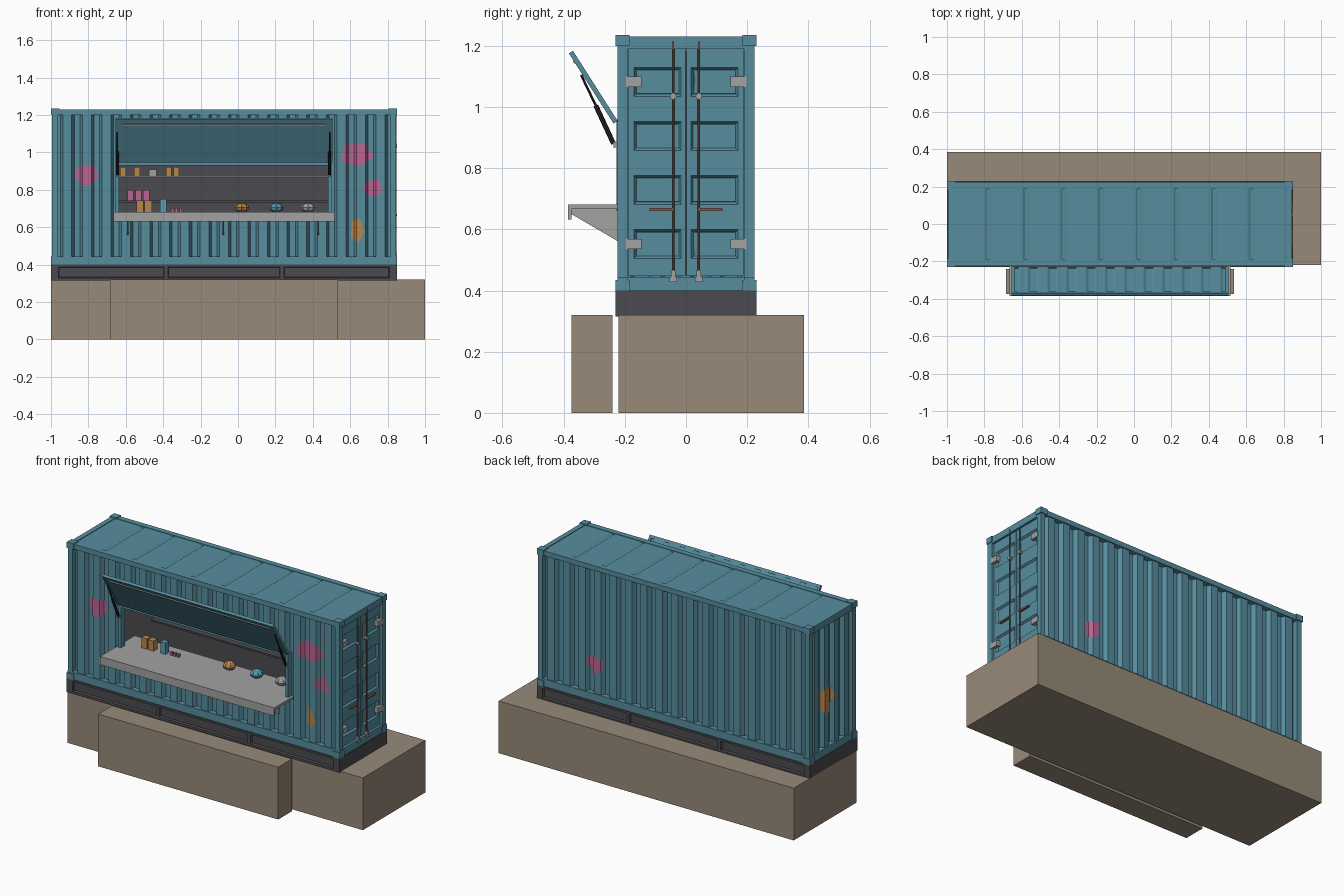
import bpy
import bmesh
import math
from mathutils import Matrix, Vector

default_cube = bpy.data.objects.get("Cube")
if default_cube:
    bpy.data.objects.remove(default_cube, do_unlink=True)


def make_material(name, *rgb):
    material = bpy.data.materials.new(name)
    material.use_nodes = True
    material.diffuse_color = (*rgb, 1)
    material.node_tree.nodes["Principled BSDF"].inputs["Base Color"].default_value = (*rgb, 1)
    return material


teal = make_material("teal paint", .095, .27, .345)
charcoal = make_material("charcoal", .07, .067, .078)
tan = make_material("tan stone", .31, .255, .19)
steel = make_material("pale steel", .36, .36, .36)
rust = make_material("rusty brown", .19, .1, .08)
pink = make_material("pink paint", .5, .13, .28)
orange = make_material("orange", .48, .24, .07)
black = make_material("near black", .02, .02, .022)
sky = make_material("light blue", .1, .34, .46)


def finish(name, bm, material, matrix=None, smooth=False):
    if matrix:
        bmesh.ops.transform(bm, matrix=matrix, verts=bm.verts)
    mesh = bpy.data.meshes.new(name)
    bm.to_mesh(mesh)
    bm.free()
    mesh.materials.append(material)
    if smooth:
        mesh.shade_smooth()
    obj = bpy.data.objects.new(name, mesh)
    bpy.context.collection.objects.link(obj)
    return obj


def add_box(bm, x, y, z):
    spans = (x, y, z)
    centre = Vector([(a + b) / 2 for a, b in spans])
    size = Vector([b - a for a, b in spans])
    bmesh.ops.create_cube(bm, size=1, matrix=Matrix.LocRotScale(centre, None, size))


def boxes(name, material, *bounds, matrix=None):
    bm = bmesh.new()
    for bound in bounds:
        add_box(bm, *bound)
    return finish(name, bm, material, matrix)


def rod(name, material, start, end, radius, sides=8):
    start, end = Vector(start), Vector(end)
    way = end - start
    bm = bmesh.new()
    bmesh.ops.create_cone(bm, cap_ends=True, segments=sides, radius1=radius, radius2=radius, depth=way.length)
    turn = way.to_track_quat('Z', 'Y')
    return finish(name, bm, material, Matrix.LocRotScale((start + end) / 2, turn, None))


def cut(bm, point, normal, clear=False):
    bmesh.ops.bisect_plane(bm, geom=bm.verts[:] + bm.edges[:] + bm.faces[:], plane_co=point,
                           plane_no=normal, clear_outer=clear)


def corrugated(length, low, high, count, depth, flat=.45, slope=.13):
    """Ribbed sheet along x, outward side towards -y."""
    bm = bmesh.new()
    pitch = length / count
    profile = [(-length / 2, 0)]
    for i in range(count):
        start = -length / 2 + i * pitch
        side = (1 - flat) / 2
        for part, inward in ((side - slope, 1), (side, 0), (1 - side, 0), (1 - side + slope, 1)):
            profile.append((start + part * pitch, inward * depth))
    profile[0] = (-length / 2, depth)
    profile.append((length / 2, depth))
    rows = [[bm.verts.new((x, y, z)) for x, y in profile] for z in (low, high)]
    for i in range(len(profile) - 1):
        bm.faces.new((rows[0][i], rows[0][i + 1], rows[1][i + 1], rows[1][i]))
    return bm


def recessed(name, material, bound, axis, panels, rim, depth):
    """Box with sunken panels on the faces along one axis."""
    bm = bmesh.new()
    add_box(bm, *bound)
    across = 1 - axis
    for along, height in panels:
        for k, values in ((across, along), (2, height)):
            for value in values:
                normal = Vector((0, 0, 0))
                normal[k] = 1
                cut(bm, normal * value, normal)
    picked = []
    for face in bm.faces:
        c = face.calc_center_median()
        if abs(face.normal[axis]) > .9 and any(
                a[0] < c[across] < a[1] and h[0] < c.z < h[1] for a, h in panels):
            picked.append(face)
    bmesh.ops.inset_individual(bm, faces=picked, thickness=rim, depth=-depth)
    return finish(name, bm, material)


LEFT, RIGHT, MID = -1, .85, -.075
SIDE, FLOOR, TOP = .23, .40, 1.235
HOLE = (-.655, .50)
HOLE_LOW, HOLE_HIGH = .66, .95

# Stone plinth and front step
boxes("plinth", tan, ((-1, 1), (-.22, .385), (0, .32)))
boxes("front_step", tan, ((-.685, .535), (-.375, -.24), (0, .32)))

# Dark chassis with sunken panels
recessed("chassis", charcoal, ((LEFT, RIGHT), (-SIDE, SIDE), (.315, FLOOR)), 1,
         [(span, (.33, .388)) for span in ((-.96, -.395), (-.375, .225), (.245, .81))], .006, .012)

# Frame: rails, posts and corner castings
rails, castings = [], []
for s in (-1, 1):
    outer, inner = sorted((s * .19, s * .224))
    rails += [((LEFT, RIGHT), (outer, inner), (FLOOR, .445)),
              ((LEFT + .01, RIGHT - .01), (outer, inner), (1.2, TOP - .005))]
    for x in (LEFT, RIGHT - .04):
        rails.append(((x + .005, x + .035), (outer, inner), (FLOOR, TOP - .01)))
        corner = tuple(sorted((s * .185, s * SIDE)))
        for z in (FLOOR, TOP - .035):
            castings.append(((x - .005 * (x > 0), x + .045 - .005 * (x > 0)), corner, (z, z + .035)))
for x in (LEFT + .005, RIGHT - .035):
    rails += [((x, x + .03), (-.2, .2), (FLOOR, .445)), ((x, x + .03), (-.2, .2), (1.19, TOP - .005))]
boxes("container_frame", teal, *rails)
boxes("corner_castings", teal, *castings)

# Ribbed walls and roof
front_at = Matrix.Translation((MID, -.217, 0))
back_at = Matrix.Translation((MID, .217, 0)) @ Matrix.Rotation(math.pi, 4, 'Z')
end_at = Matrix.Translation((LEFT + .012, 0, 0)) @ Matrix.Rotation(-math.pi / 2, 4, 'Z')


def long_wall():
    return corrugated(1.78, .44, 1.205, 17, .025)


def end_wall():
    return corrugated(.39, .44, 1.205, 4, .025)


bm = long_wall()
for x in HOLE:
    cut(bm, (x - MID, 0, 0), (1, 0, 0))
for z in (HOLE_LOW, HOLE_HIGH):
    cut(bm, (0, 0, z), (0, 0, 1))
centres = {f: f.calc_center_median() for f in bm.faces}
hole = [f for f, c in centres.items()
        if HOLE[0] < c.x + MID < HOLE[1] and HOLE_LOW < c.z < HOLE_HIGH]
bmesh.ops.delete(bm, geom=hole, context='FACES')
finish("front_wall", bm, teal, front_at)
finish("back_wall", long_wall(), teal, back_at)
finish("end_wall", end_wall(), teal, end_at)
finish("roof", corrugated(1.81, -.2, .2, 9, .007, .84, .05), teal,
       Matrix.Translation((MID, 0, 1.227)) @ Matrix.Rotation(-math.pi / 2, 4, 'X'))


# Paint splashes that follow the ribs
def splash(name, material, wall, place, x, z, half_x, half_z, sides=9):
    bm = wall()
    for i in range(sides):
        a = math.tau * (i + .4) / sides
        wobble = 1 + .12 * math.sin(i * 2.3)
        edge = Vector((math.cos(a) * half_x, 0, math.sin(a) * half_z)) * wobble
        normal = Vector((math.cos(a) / half_x, 0, math.sin(a) / half_z))
        cut(bm, Vector((x, 0, z)) + edge, normal, True)
    finish(name, bm, material, place @ Matrix.Translation((0, -.003, 0)))


splash("splash_front_left", pink, long_wall, front_at, -.81 - MID, .88, .06, .055)
splash("splash_front_top", pink, long_wall, front_at, .63 - MID, .99, .08, .052, 5)
splash("splash_front_mid", pink, long_wall, front_at, .72 - MID, .81, .045, .045, 7)
splash("splash_front_low", orange, long_wall, front_at, .635 - MID, .585, .033, .052, 5)
splash("splash_back", pink, long_wall, back_at, MID - .47, .62, .055, .05)
splash("splash_end", orange, end_wall, end_at, -.04, .73, .065, .08)

# Dark room behind the hatch, open to the front
bm = bmesh.new()
add_box(bm, (-.95, .80), (-.188, .188), (.45, 1.18))
bmesh.ops.delete(bm, geom=[f for f in bm.faces if f.normal.y < -.9], context='FACES')
bmesh.ops.reverse_faces(bm, faces=bm.faces)
finish("interior", bm, charcoal)

# Hatch frame
depth = (-.228, -.185)
boxes("hatch_frame", teal,
      ((HOLE[0], HOLE[0] + .02), depth, (HOLE_LOW, HOLE_HIGH)),
      ((HOLE[1] - .02, HOLE[1]), depth, (HOLE_LOW, HOLE_HIGH)),
      (HOLE, depth, (.93, HOLE_HIGH)))
rod("hatch_hinge", rust, (HOLE[0], -.228, .955), (HOLE[1], -.228, .955), .005)

# Raised hatch, modelled closed and swung about its hinge
swing = Matrix.Translation((MID, -.23, .95)) @ Matrix.Rotation(math.radians(-147.5), 4, 'X')
half, drop, thick = .58, -.272, (-.008, .008)
boxes("hatch_rim", teal,
      ((-half, half), thick, (-.016, 0)), ((-half, half), thick, (drop, drop + .016)),
      ((-half, .016 - half), thick, (drop, 0)), ((half - .016, half), thick, (drop, 0)),
      ((-half, half), (.001, .005), (drop, 0)), matrix=swing)
finish("hatch_ribs", corrugated(2 * half - .03, drop + .01, -.01, 11, .008), teal,
       swing @ Matrix.Translation((0, -.008, 0)))
boxes("hatch_light", steel, ((-.545, .545), (.005, .011), (drop + .03, drop + .038)), matrix=swing)

# Gas struts
for side, x in (("right", -.645), ("left", .49)):
    low, middle, high = (x, -.237, .88), (x, -.295, 1.005), (x, -.343, 1.105)
    rod("strut_body_" + side, black, low, middle, .008)
    rod("strut_rod_" + side, black, middle, high, .004)
    boxes("strut_mount_" + side, steel, ((x - .008, x + .008), (-.237, -.215), (.868, .885)))

# Counter with lip and triangular brackets
boxes("counter", steel, ((-.665, .515), (-.385, -.05), (.667, .682)),
      ((-.665, .515), (-.385, -.375), (.632, .675)))
for i in range(3):
    x = -.59 + i * .51
    bm = bmesh.new()
    outline = [bm.verts.new((x - .004, y, z)) for y, z in ((-.375, .667), (-.2, .667), (-.2, .548), (-.375, .65))]
    sheet = bm.faces.new(outline)
    solid = bmesh.ops.extrude_face_region(bm, geom=[sheet])
    bmesh.ops.translate(bm, vec=(.008, 0, 0), verts=[v for v in solid["geom"] if isinstance(v, bmesh.types.BMVert)])
    bmesh.ops.recalc_face_normals(bm, faces=bm.faces)
    finish("counter_bracket", bm, steel)

# Shelves and goods
boxes("upper_shelf", steel, ((-.64, .485), (.07, .188), (.865, .874)))
boxes("lower_shelf", charcoal, ((-.64, .485), (.07, .188), (.732, .742)))


def goods(name, material, places, y, base, width, height):
    w = width / 2
    boxes(name, material, *[((x - w, x + w), (y - w, y + w), (base, base + height)) for x in places])


goods("shelf_jars", orange, (-.615, -.54, -.37, -.33), .12, .874, .03, .048)
goods("shelf_tin", steel, (-.455,), .12, .874, .04, .035)
goods("pink_boxes", pink, (-.575, -.532, -.49), .12, .742, .034, .058)
goods("orange_bags", orange, (-.525, -.48), -.14, .682, .038, .062)
goods("blue_bottle", sky, (-.40,), -.14, .682, .034, .07)
goods("pink_cups", pink, (-.35, -.328, -.306), -.14, .682, .015, .02)

# Lobed bowls on the counter
for name, x, material in (("orange_bowl", .02, orange), ("blue_bowl", .205, sky), ("pale_bowl", .375, steel)):
    bm = bmesh.new()
    bmesh.ops.create_uvsphere(bm, u_segments=16, v_segments=6, radius=.036)
    for v in bm.verts:
        pinch = 1 + .09 * math.cos(8 * math.atan2(v.co.y, v.co.x))
        v.co = (v.co.x * pinch, v.co.y * pinch, v.co.z * .7)
    finish(name, bm, material, Matrix.Translation((x, -.11, .705)))

# Doors with sunken panels, hinges, lock bars and handles
for s, side in ((-1, "right"), (1, "left")):
    def span(a, b):
        return tuple(sorted((s * a, s * b)))
    panels = [(span(.016, .17), (z, z + .094)) for z in (.505, .682, .858, 1.035)]
    recessed("door_" + side, teal, ((.81, .832), span(.001, .188), (.447, 1.19)), 0, panels, .012, .012)
    y = s * .042
    rod("lock_bar_" + side, rust, (.842, y, .44), (.842, y, 1.215), .0045)
    boxes("lock_handle_" + side, rust, ((.838, .85), span(.042, .12), (.66, .67)))
    boxes("lock_foot_" + side, steel, ((.832, .85), span(.03, .054), (.428, .445)),
          ((.834, .849), span(.035, .049), (.445, .465)))
    rod("lock_guide_" + side, steel, (.832, y, 1.035), (.85, y, 1.035), .011)
    boxes("door_hinges_" + side, steel, *[((.825, .848), span(.145, .197), (z, z + .034)) for z in (.535, 1.065)])
